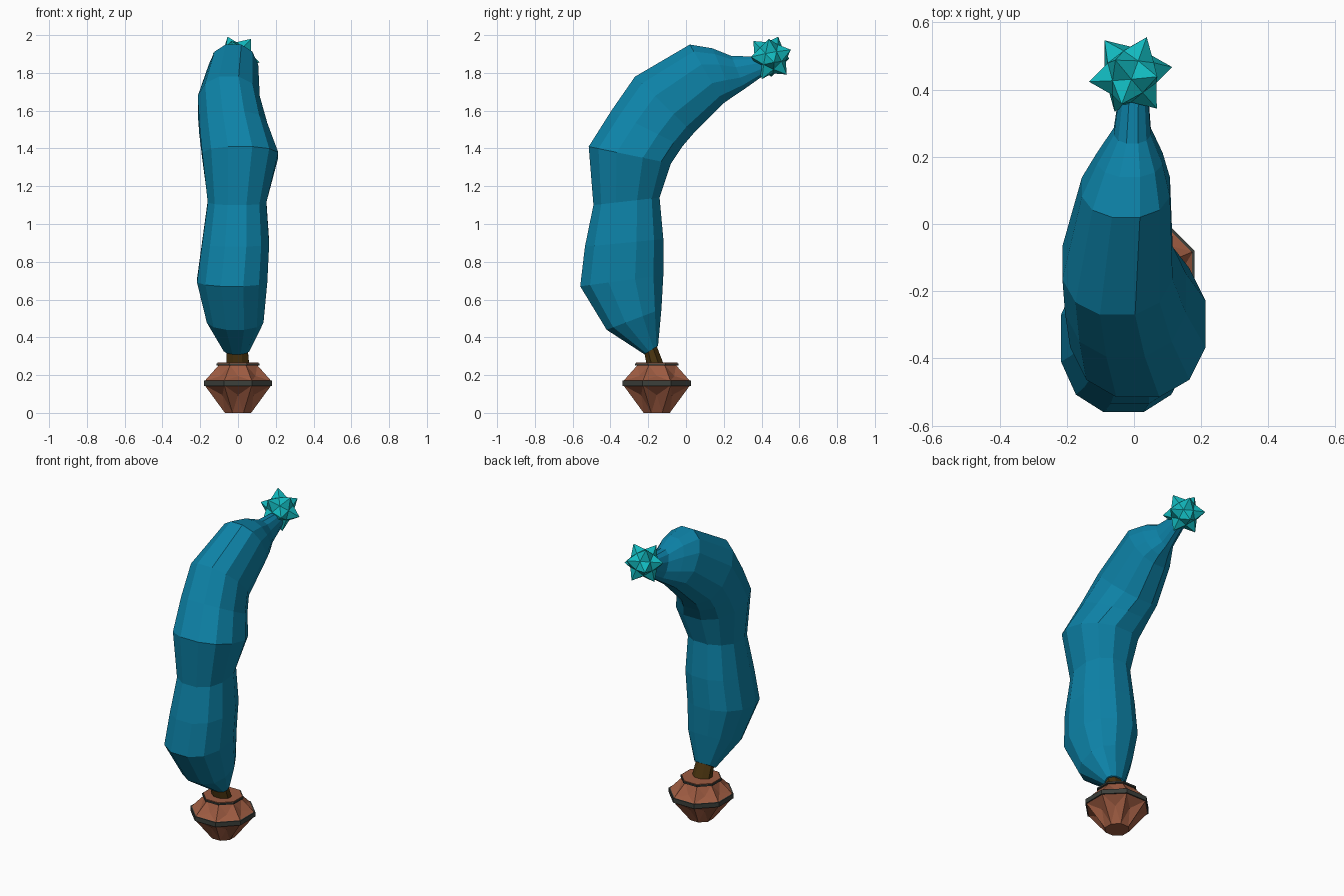
import bpy, bmesh
from math import sin, cos, pi, radians, copysign
from mathutils import Vector, Matrix

cube = bpy.data.objects.get("Cube")
if cube:
    bpy.data.objects.remove(cube, do_unlink=True)


def material(name, rgb):
    m = bpy.data.materials.new(name)
    m.use_nodes = True
    m.diffuse_color = (*rgb, 1)
    bsdf = next(n for n in m.node_tree.nodes if n.type == 'BSDF_PRINCIPLED')
    bsdf.inputs["Base Color"].default_value = (*rgb, 1)
    return m


blue = material("foliage blue", (0.004, 0.225, 0.39))
teal = material("star teal", (0.006, 0.49, 0.52))
clay = material("clay", (0.34, 0.105, 0.053))
bark = material("dark bark", (0.07, 0.035, 0.005))
grey = material("dark grey", (0.045, 0.05, 0.043))


def finish(name, bm, mat):
    bmesh.ops.recalc_face_normals(bm, faces=bm.faces[:])
    mesh = bpy.data.meshes.new(name)
    bm.to_mesh(mesh)
    bm.free()
    mesh.materials.append(mat)
    obj = bpy.data.objects.new(name, mesh)
    bpy.context.collection.objects.link(obj)


def loft(name, rings, mat, dent=0):
    """Skin equal point rings, cap both ends, optionally dent the side faces."""
    bm = bmesh.new()
    loops = [[bm.verts.new(p) for p in ring] for ring in rings]
    n = len(loops[0])
    sides = []
    for a, b in zip(loops, loops[1:]):
        for i in range(n):
            j = (i + 1) % n
            sides.append(bm.faces.new((a[i], a[j], b[j], b[i])))
    bm.faces.new(loops[0])
    bm.faces.new(loops[-1])
    if dent:
        bmesh.ops.recalc_face_normals(bm, faces=bm.faces[:])
        bmesh.ops.poke(bm, faces=sides, offset=-dent)
    finish(name, bm, mat)


def section(back, front, x0, x1, n=12, power=0.87):
    """Slightly squared ring spanning back to front (y, z) and x0 to x1."""
    b, f = Vector((0, *back)), Vector((0, *front))
    side = Vector(((x1 - x0) / 2, 0, 0))
    mid = (b + f) / 2 + Vector(((x0 + x1) / 2, 0, 0))

    def swell(c):
        return copysign((abs(c) / cos(pi / n)) ** power, c)

    angles = [(i + 0.5) * 2 * pi / n for i in range(n)]
    return [mid + side * swell(cos(a)) + (f - b) / 2 * swell(sin(a))
            for a in angles]


# Bent foliage column
body = [
    ((-0.22, 0.31), (-0.148, 0.355), -0.075, 0.06),
    ((-0.42, 0.44), (-0.13, 0.55), -0.165, 0.135),
    ((-0.56, 0.67), (-0.12, 0.73), -0.217, 0.155),
    ((-0.535, 0.88), (-0.12, 0.92), -0.19, 0.165),
    ((-0.49, 1.10), (-0.14, 1.14), -0.16, 0.15),
    ((-0.515, 1.41), (-0.08, 1.32), -0.19, 0.213),
    ((-0.395, 1.6), (-0.02, 1.41), -0.205, 0.155),
    ((-0.27, 1.78), (0.04, 1.48), -0.213, 0.115),
    ((0.02, 1.95), (0.2, 1.64), -0.155, 0.107),
    ((0.14, 1.93), (0.25, 1.675), -0.11, 0.085),
    ((0.24, 1.89), (0.31, 1.715), -0.06, 0.05),
    ((0.4, 1.885), (0.43, 1.8), -0.04, 0.04),
]
loft("foliage", [section(*s) for s in body], blue)

# Trunk leaning into the foliage
loft("trunk", [section((-0.205, 0.24), (-0.115, 0.25), -0.06, 0.06, 8, 1),
               section((-0.225, 0.34), (-0.158, 0.36), -0.06, 0.05, 8, 1)], bark)

# Twelve-spiked star: each spike is a five-sided pyramid on a dodecahedron
turn = (Matrix.Rotation(radians(8), 3, 'Z') @ Matrix.Rotation(radians(10), 3, 'X')
        @ Matrix.Rotation(radians(37.4), 3, 'Y'))
star_center = Vector((-0.01, 0.445, 1.88))
ico = bmesh.new()
bmesh.ops.create_icosphere(ico, subdivisions=1, radius=1)
bm = bmesh.new()
tips = {v: bm.verts.new(star_center + turn @ v.co.normalized() * 0.128)
        for v in ico.verts}
notches = {f: bm.verts.new(star_center + turn @ f.calc_center_median().normalized() * 0.084)
           for f in ico.faces}
for e in ico.edges:
    f, g = e.link_faces
    for v in e.verts:
        bm.faces.new((tips[v], notches[f], notches[g]))
ico.free()
finish("star", bm, teal)


# Octagonal pot with dented facets
def pot_ring(z, r):
    angles = [(i + 0.5) * pi / 4 for i in range(8)]
    return [Vector((r * cos(a), r * sin(a) - 0.155, z)) for a in angles]


loft("pot_base", [pot_ring(0, 0.075), pot_ring(0.145, 0.19)], clay, 0.018)
loft("pot_band", [pot_ring(0.143, 0.195), pot_ring(0.172, 0.195)], grey)
loft("pot_shoulder", [pot_ring(0.17, 0.19), pot_ring(0.253, 0.11)], clay, 0.016)
loft("rim_band", [pot_ring(0.252, 0.124), pot_ring(0.262, 0.124)], grey)
loft("pot_top", [pot_ring(0.261, 0.118), pot_ring(0.266, 0.118)], clay)
